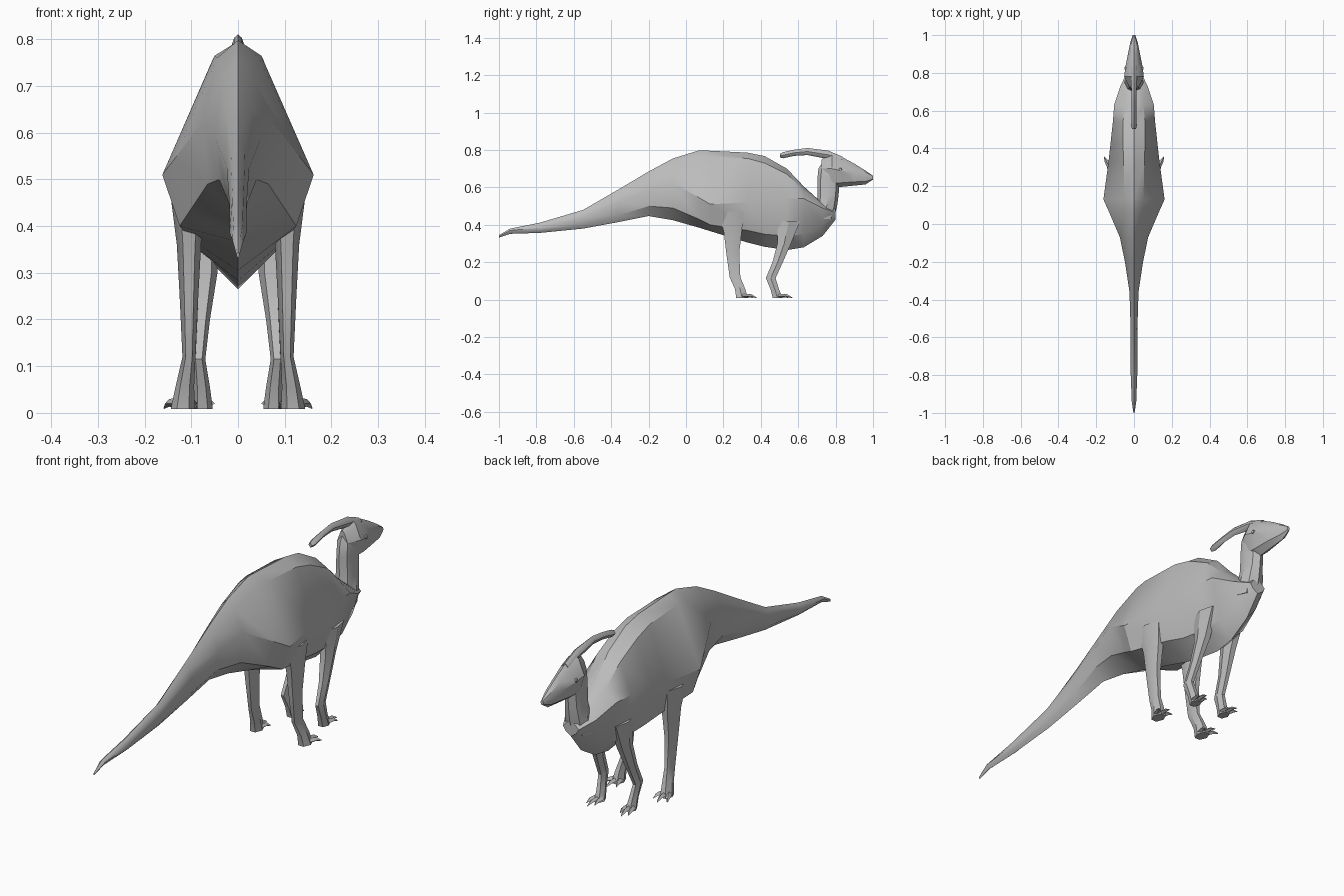
import bpy, bmesh, math
from mathutils import Vector

skin = bpy.data.materials.new("grey_skin")
skin.diffuse_color = (0.5, 0.5, 0.5, 1)


def loft(name, rings, angle=32):
    """Skin a list of equal-sized point rings and cap both ends."""
    bm = bmesh.new()
    rows = [[bm.verts.new(p) for p in ring] for ring in rings]
    n = len(rows[0])
    for a, b in zip(rows, rows[1:]):
        for i in range(n):
            j = (i + 1) % n
            bm.faces.new((a[i], a[j], b[j], b[i]))
    bm.faces.new(rows[0])
    bm.faces.new(rows[-1])
    bmesh.ops.recalc_face_normals(bm, faces=bm.faces)
    mesh = bpy.data.meshes.new(name)
    bm.to_mesh(mesh)
    bm.free()
    mesh.materials.append(skin)
    obj = bpy.data.objects.new(name, mesh)
    bpy.context.collection.objects.link(obj)
    bpy.ops.object.select_all(action='DESELECT')
    obj.select_set(True)
    bpy.context.view_layer.objects.active = obj
    bpy.ops.object.shade_smooth_by_angle(angle=math.radians(angle))
    return obj


def flat_ring(x, y, z, rx, ry, n=6):
    """Horizontal ring."""
    return [(x + rx * math.cos(math.tau * i / n), y + ry * math.sin(math.tau * i / n), z)
            for i in range(n)]


def section(y, zt, zu, wu, zm, wm, zl, wl, zb):
    """Mirrored upright section: top, upper, middle, lower, bottom."""
    return [(0, y, zt), (wu, y, zu), (wm, y, zm), (wl, y, zl),
            (0, y, zb), (-wl, y, zl), (-wm, y, zm), (-wu, y, zu)]


# Tail, hips, torso and chest
loft("body", [section(*s) for s in (
    (-1.0, .345, .342, .002, .338, .003, .334, .002, .332),
    (-.94, .380, .377, .006, .370, .012, .360, .008, .352),
    (-.78, .412, .405, .010, .385, .018, .368, .012, .357),
    (-.55, .480, .465, .012, .440, .018, .400, .015, .380),
    (-.36, .590, .560, .015, .525, .024, .450, .020, .415),
    (-.20, .685, .650, .025, .585, .048, .500, .040, .447),
    (-.07, .755, .715, .035, .625, .075, .490, .065, .425),
    (.07, .798, .760, .045, .545, .135, .430, .105, .385),
    (.13, .796, .765, .050, .510, .162, .400, .125, .366),
    (.33, .786, .755, .055, .520, .135, .370, .100, .305),
    (.42, .768, .730, .058, .530, .125, .350, .085, .283),
    (.54, .700, .670, .058, .540, .112, .340, .075, .265),
    (.63, .605, .585, .050, .540, .105, .350, .065, .280),
    (.73, .515, .510, .038, .490, .072, .400, .048, .340),
    (.80, .490, .485, .020, .465, .038, .445, .026, .428))])

# Neck rising into the back of the head
loft("neck", [flat_ring(0, y, z, rx, ry, 8) for y, z, rx, ry in (
    (.735, .43, .055, .055), (.752, .50, .050, .056), (.760, .56, .040, .056),
    (.762, .64, .036, .060), (.768, .70, .036, .060), (.785, .75, .020, .045))])

# Head tapering to a beak
loft("head", [section(*s) for s in (
    (.725, .750, .735, .012, .700, .025, .660, .020, .640),
    (.78, .785, .765, .025, .700, .052, .625, .030, .600),
    (.83, .765, .745, .024, .690, .046, .625, .030, .603),
    (.90, .727, .712, .018, .675, .032, .630, .024, .610),
    (.96, .690, .682, .013, .660, .020, .632, .016, .616),
    (1.0, .662, .660, .004, .652, .007, .644, .005, .642))])

# Long crest sweeping back from the skull
loft("crest", [section(y, t, t - .008, w * .7, (t + b) / 2, w, b + .008, w * .7, b)
               for y, t, b, w in (
    (.84, .763, .735, .016), (.76, .797, .752, .016), (.65, .811, .773, .012),
    (.58, .802, .769, .012), (.52, .789, .756, .015), (.502, .780, .760, .010))])


def toe(name, base, tip, r):
    """Tapered toe with a drooping claw."""
    base, tip = Vector(base), Vector(tip)
    side = (tip - base).cross(Vector((0, 0, 1))).normalized()
    rings = []
    for t, k, lift in ((0, 1, 0), (.6, .8, .006), (1, .15, 0)):
        c = base.lerp(tip, t) + Vector((0, 0, lift))
        rings.append([c + side * r * k, c + Vector((0, 0, r * k)),
                      c - side * r * k, c - Vector((0, 0, r * k * .7))])
    loft(name, rings)


# Legs: rings of x, y, z, half width, half depth
hind = ((.105, .24, .47, .040, .080), (.105, .25, .36, .026, .055),
        (.105, .25, .25, .020, .040), (.105, .262, .12, .014, .033),
        (.114, .29, .055, .020, .032), (.118, .30, .008, .026, .036))
fore = ((.072, .55, .42, .030, .070), (.070, .525, .30, .026, .042),
        (.078, .490, .20, .018, .032), (.084, .453, .115, .014, .030),
        (.078, .475, .055, .018, .026), (.076, .490, .008, .022, .030))

for side, s in (("right", 1), ("left", -1)):
    for kind, rows in (("hind", hind), ("front", fore)):
        loft(f"{kind}_leg_{side}", [flat_ring(s * x, y, z, rx, ry) for x, y, z, rx, ry in rows])
        fx, fy = rows[-1][0], rows[-1][1]
        spread = .034 if kind == "hind" else .020
        for i in (-1, 0, 1):
            toe(f"{kind}_toe_{side}_{i + 2}", (s * (fx + i * .014), fy + .005, .020),
                (s * (fx + .006 + i * spread), fy + .078 - .022 * abs(i), .010), .012)
    # Small raised eye
    loft(f"eye_{side}", [[(s * x, .825 + r * math.cos(math.tau * i / 6),
                           .695 + r * math.sin(math.tau * i / 6)) for i in range(6)]
                         for x, r in ((.040, .010), (.049, .007), (.051, .003))])
